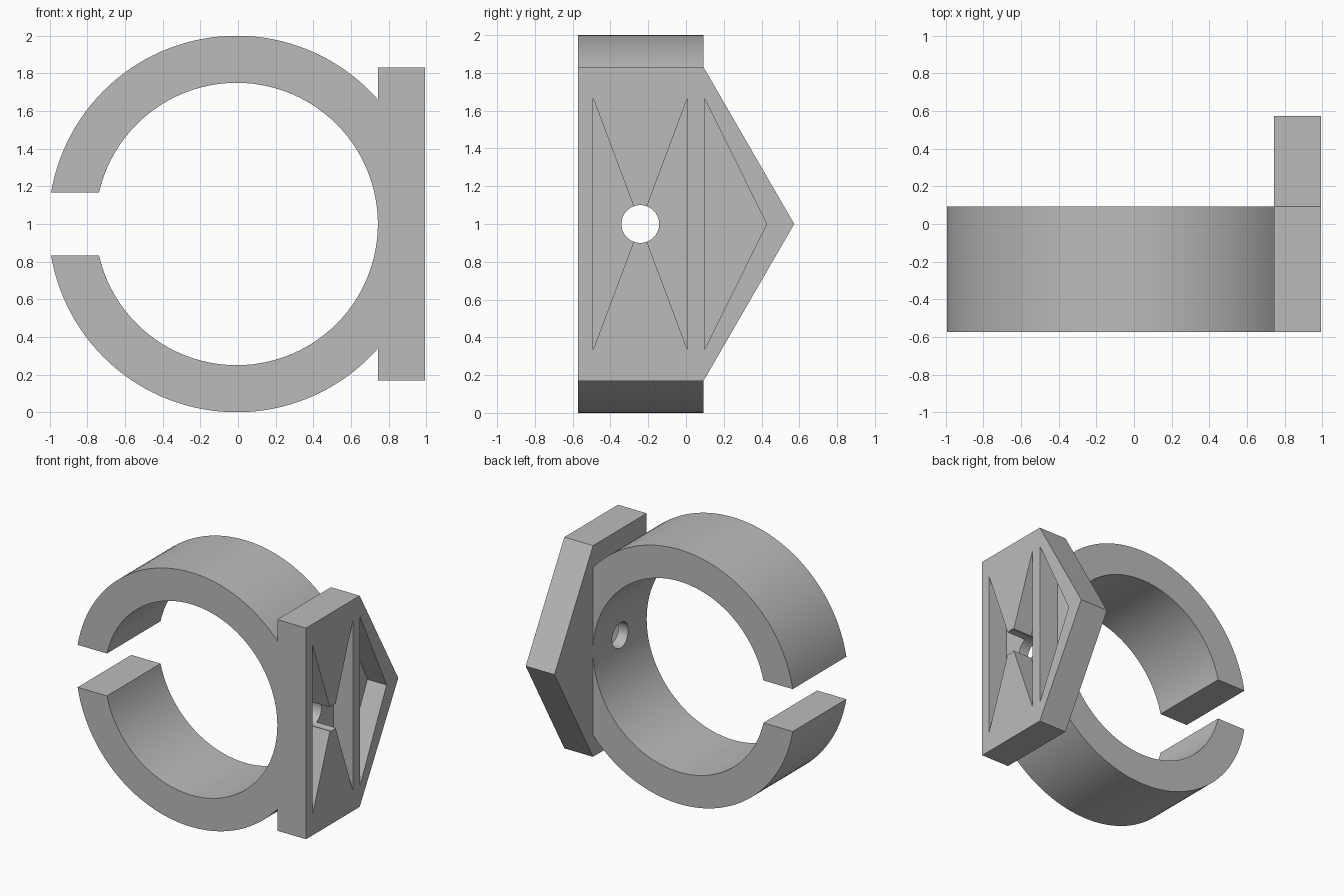
import bpy, bmesh
from math import sin, cos, asin, acos, pi

cube = bpy.data.objects.get("Cube")
if cube:
    bpy.data.objects.remove(cube, do_unlink=True)

grey = bpy.data.materials.new("grey plastic")
grey.use_nodes = True
colour = (0.5, 0.5, 0.5, 1)
grey.diffuse_color = colour
grey.node_tree.nodes["Principled BSDF"].inputs["Base Color"].default_value = colour

# Main dimensions
CX, CZ = -0.007, 1.0           # ring centre
R_OUT, R_IN = 1.0, 0.75
GAP = 1 / 6                    # half height of the opening
FRONT, BACK, TIP = -0.573, 0.093, 0.573
X_IN, X_OUT = CX + R_IN, CX + R_OUT
PLATE = 0.83                   # half height of the plate
POCKET = 2 / 3                 # half height of the pockets
FLOOR = X_OUT - GAP
HOLE_Y = -0.242


def prism(name, points, place, lo, hi):
    """Extrude a 2D outline from lo to hi; place maps (a, b, depth) to xyz."""
    bm = bmesh.new()
    ends = [[bm.verts.new(place(a, b, d)) for a, b in points] for d in (lo, hi)]
    bm.faces.new(ends[0])
    bm.faces.new(ends[1])
    n = len(points)
    for i in range(n):
        j = (i + 1) % n
        bm.faces.new((ends[0][i], ends[0][j], ends[1][j], ends[1][i]))
    bmesh.ops.recalc_face_normals(bm, faces=bm.faces)
    mesh = bpy.data.meshes.new(name)
    bm.to_mesh(mesh)
    bm.free()
    mesh.materials.append(grey)
    obj = bpy.data.objects.new(name, mesh)
    bpy.context.collection.objects.link(obj)
    return obj


def along_y(a, b, d):
    return (a, d, b)


def along_x(a, b, d):
    return (d, a, b)


def arc(cx, cz, r, start, end, n):
    steps = [start + (end - start) * i / n for i in range(n + 1)]
    return [(cx + r * cos(t), cz + r * sin(t)) for t in steps]


def combine(target, other, operation):
    mod = target.modifiers.new(operation.lower(), "BOOLEAN")
    mod.operation = operation
    mod.solver = "EXACT"
    mod.object = other
    bpy.context.view_layer.objects.active = target
    bpy.ops.object.modifier_apply(modifier=mod.name)
    bpy.data.objects.remove(other, do_unlink=True)


# Open ring and straight part of the plate, as one outline
join = acos(R_IN / R_OUT)
end_out, end_in = pi - asin(GAP / R_OUT), pi - asin(GAP / R_IN)
outline = [(X_OUT, CZ - PLATE), (X_OUT, CZ + PLATE), (X_IN, CZ + PLATE)]
outline += arc(CX, CZ, R_OUT, join, end_out, 48)
outline += arc(CX, CZ, R_IN, end_in, -end_in, 96)
outline += arc(CX, CZ, R_OUT, -end_out, -join, 48)
outline += [(X_IN, CZ - PLATE)]
clip = prism("ring_clip", outline, along_y, FRONT, BACK)

# Pointed rear part of the plate
point = prism("plate_point", [(BACK, CZ - PLATE), (TIP, CZ), (BACK, CZ + PLATE)],
              along_x, X_IN, X_OUT)
combine(clip, point, "UNION")

# Triangular pockets: two meeting at the screw hole, one in the point
for base, apex in ((-0.492, HOLE_Y), (0.008, HOLE_Y), (0.097, 0.427)):
    corners = [(base, CZ - POCKET), (apex, CZ), (base, CZ + POCKET)]
    combine(clip, prism("pocket", corners, along_x, FLOOR, X_OUT + 0.1), "DIFFERENCE")

# Screw hole through plate and ring
circle = arc(HOLE_Y, CZ, 0.1, 0, 2 * pi, 48)[:-1]
combine(clip, prism("hole", circle, along_x, X_IN - 0.2, X_OUT + 0.1), "DIFFERENCE")

# Smooth curved walls, keep edges sharp
bpy.ops.object.select_all(action="DESELECT")
clip.select_set(True)
bpy.context.view_layer.objects.active = clip
bpy.ops.object.shade_smooth_by_angle(angle=pi / 6)
